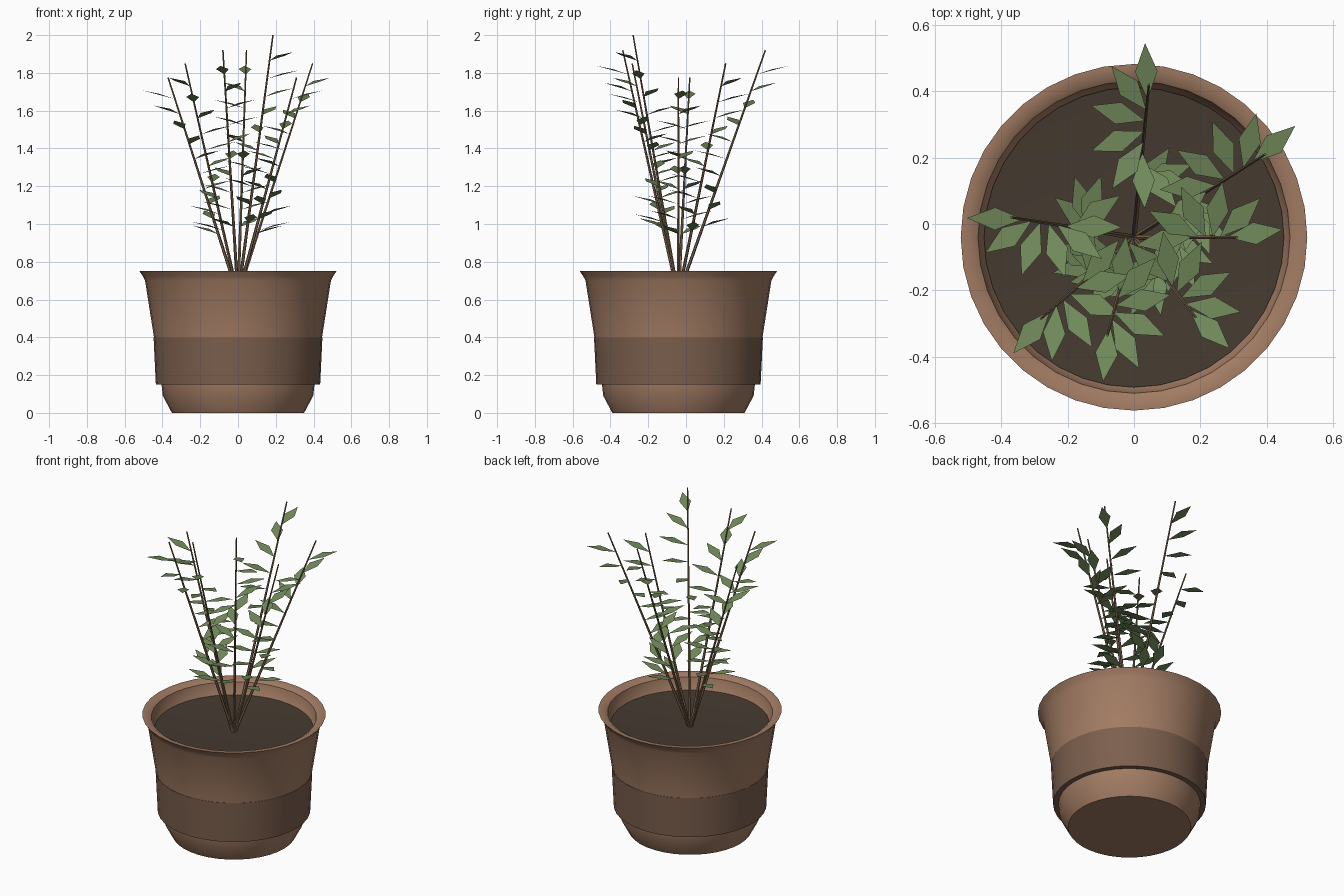
import bpy, bmesh, math
from mathutils import Vector

if "Cube" in bpy.data.objects:
    bpy.data.objects.remove(bpy.data.objects["Cube"])

CY = -0.04  # pot axis sits slightly forward of the origin


def material(name, rgb):
    m = bpy.data.materials.new(name)
    m.diffuse_color = (*rgb, 1)
    m.use_nodes = True
    m.node_tree.nodes["Principled BSDF"].inputs["Base Color"].default_value = m.diffuse_color
    return m


CLAY = material("clay", (0.36, 0.20, 0.125))
BAND = material("dark_clay", (0.20, 0.115, 0.075))
SOIL = material("soil", (0.06, 0.043, 0.03))
BARK = material("bark", (0.22, 0.14, 0.08))
LEAF = material("leaf", (0.17, 0.26, 0.105))


def finish(name, bm, mat, smooth=True):
    mesh = bpy.data.meshes.new(name)
    bm.to_mesh(mesh)
    bm.free()
    ob = bpy.data.objects.new(name, mesh)
    bpy.context.collection.objects.link(ob)
    mesh.materials.append(mat)
    if smooth:
        bpy.ops.object.select_all(action='DESELECT')
        ob.select_set(True)
        bpy.context.view_layer.objects.active = ob
        bpy.ops.object.shade_smooth_by_angle(angle=math.radians(40))
    return ob


def lathe(name, profile, mat, sides=36):
    bm = bmesh.new()
    vs = [bm.verts.new((r, CY, z)) for r, z in profile]
    edges = [bm.edges.new(p) for p in zip(vs, vs[1:])]
    bmesh.ops.spin(bm, geom=vs + edges, cent=(0, CY, 0), axis=(0, 0, 1),
                   angle=math.tau, steps=sides, use_duplicate=False)
    bmesh.ops.remove_doubles(bm, verts=bm.verts, dist=1e-4)
    bmesh.ops.recalc_face_normals(bm, faces=bm.faces)
    return finish(name, bm, mat)


# Pot: outside from the base up, over the flared rim, down to the soil line
lathe("pot", [(0, 0), (0.35, 0), (0.398, 0.09), (0.405, 0.15), (0.43, 0.17),
              (0.445, 0.40), (0.492, 0.70), (0.505, 0.725), (0.522, 0.75),
              (0.495, 0.75), (0.47, 0.735), (0.45, 0.64), (0.40, 0.60), (0, 0.60)], CLAY)

# Raised dark band around the lower body
lathe("pot_band", [(0.40, 0.15), (0.435, 0.15), (0.447, 0.40), (0.43, 0.40)], BAND)

# Soil, slightly dished
soil = lathe("soil", [(0, 0.645), (0.30, 0.65), (0.452, 0.662)], SOIL)
if soil.data.polygons[0].normal.z < 0:
    soil.data.flip_normals()

# Stems: tip positions, fanning from a shared root
ROOT = Vector((0, CY, 0.64))
TIPS = [(0.31, -0.04, 1.775), (0.395, 0.21, 1.85), (0.045, 0.42, 1.92),
        (-0.37, 0.02, 1.775), (-0.28, -0.285, 1.85), (-0.08, -0.335, 1.92),
        (0.185, -0.28, 2.0)]
LEAVES = 10

bm_stem, bm_leaf = bmesh.new(), bmesh.new()
for tip in map(Vector, TIPS):
    d = tip - ROOT
    az = math.atan2(d.y, d.x)
    root = ROOT + Vector((math.cos(az), math.sin(az), 0)) * 0.006
    axis = tip - root
    mat = axis.to_track_quat('Z', 'Y').to_matrix().to_4x4()
    mat.translation = (root + tip) / 2
    bmesh.ops.create_cone(bm_stem, cap_ends=True, segments=6, radius1=0.009,
                          radius2=0.004, depth=axis.length, matrix=mat)

    # Leaves spiral down from near the tip
    for i in range(LEAVES):
        base = root + axis * (0.90 - 0.63 * i / (LEAVES - 1))
        a = az + math.radians(8 + 36 * i)
        out = Vector((math.cos(a), math.sin(a), 0))
        side = Vector((-out.y, out.x, 0)) * 0.034
        up = Vector((0, 0, 1))
        mid = base + out * 0.085 + up * 0.028
        pts = [base, mid - side, base + out * 0.17 + up * 0.045, mid + side]
        bm_leaf.faces.new([bm_leaf.verts.new(p) for p in pts])

finish("stems", bm_stem, BARK)
finish("leaves", bm_leaf, LEAF, smooth=False)
